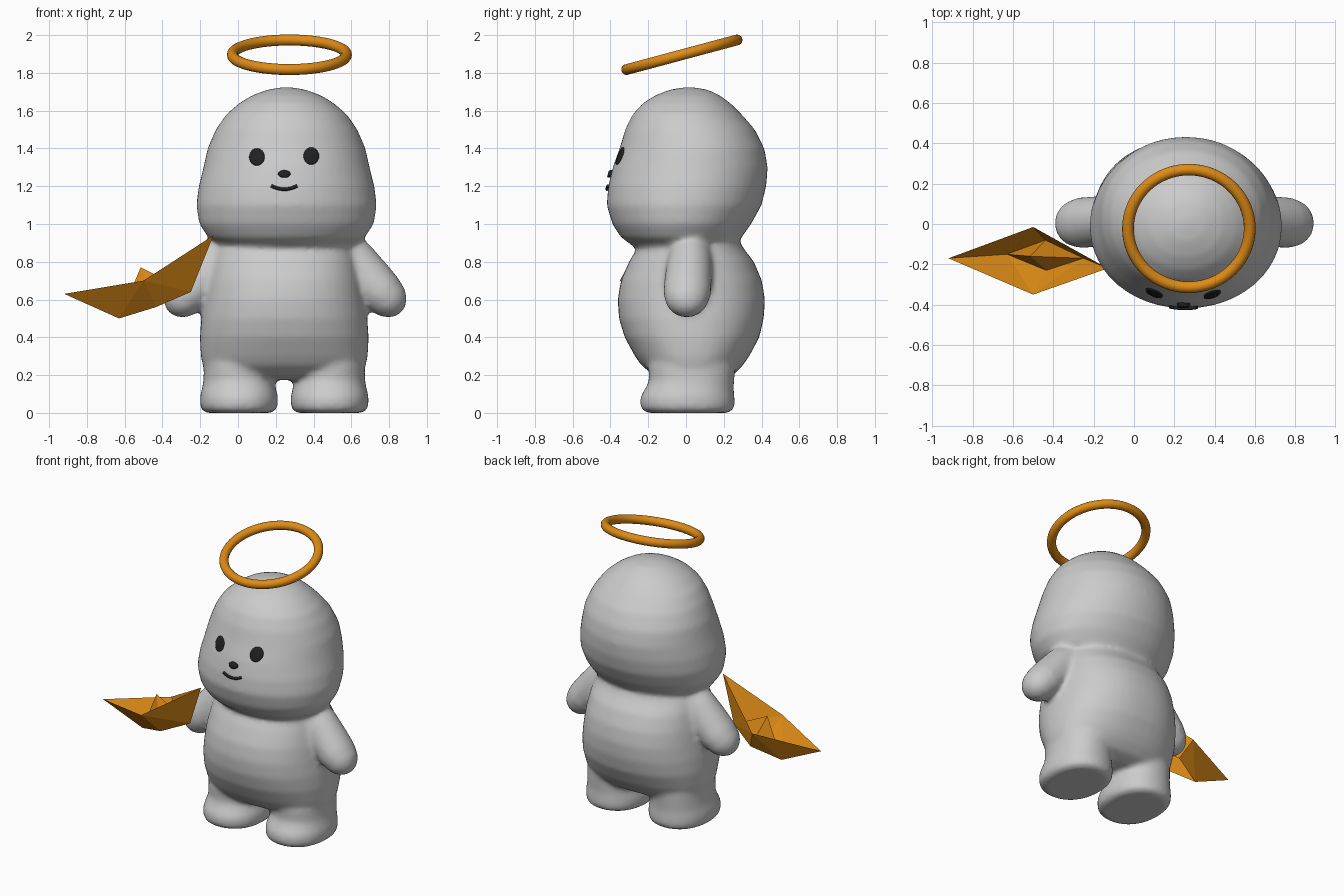
import bpy, bmesh, math
from mathutils import Matrix, Vector

if "Cube" in bpy.data.objects:
    bpy.data.objects.remove(bpy.data.objects["Cube"])

CX = 0.25  # centre line of the figure


def material(name, rgb):
    m = bpy.data.materials.new(name)
    m.diffuse_color = (*rgb, 1)
    m.use_nodes = True
    m.node_tree.nodes["Principled BSDF"].inputs["Base Color"].default_value = m.diffuse_color
    return m


GREY = material("soft grey", (0.60, 0.60, 0.60))
ORANGE = material("orange", (0.74, 0.26, 0.008))
BLACK = material("black", (0.015, 0.015, 0.017))


def finish(bm, name, mat, smooth=True):
    bmesh.ops.recalc_face_normals(bm, faces=bm.faces)
    me = bpy.data.meshes.new(name)
    bm.to_mesh(me)
    bm.free()
    me.materials.append(mat)
    for p in me.polygons:
        p.use_smooth = smooth
    ob = bpy.data.objects.new(name, me)
    bpy.context.collection.objects.link(ob)
    return ob


def loft(bm, rings, mat=Matrix(), power=2.0, n=48):
    """Closed skin over rings of (height, half width, front y, back y)."""
    loops = []
    for z, rx, y0, y1 in rings:
        loop = []
        for i in range(n):
            a = 2 * math.pi * i / n
            c, s = math.cos(a), math.sin(a)
            x = rx * math.copysign(abs(c) ** (2 / power), c)
            y = (y0 + y1) / 2 + (y1 - y0) / 2 * math.copysign(abs(s) ** (2 / power), s)
            loop.append(bm.verts.new(mat @ Vector((x, y, z))))
        loops.append(loop)
    for a, b in zip(loops, loops[1:]):
        for i in range(n):
            j = (i + 1) % n
            bm.faces.new((a[i], a[j], b[j], b[i]))
    bm.faces.new(loops[0][::-1])
    bm.faces.new(loops[-1])


# Body: head, torso, legs and arms fused into one soft skin
bm = bmesh.new()
head = [(0.865, 0.28, -0.22, 0.24), (0.89, 0.36, -0.29, 0.27), (0.93, 0.415, -0.345, 0.295),
        (1.00, 0.462, -0.39, 0.345), (1.10, 0.478, -0.42, 0.40), (1.20, 0.465, -0.412, 0.425),
        (1.30, 0.44, -0.388, 0.433), (1.40, 0.418, -0.352, 0.415), (1.50, 0.375, -0.322, 0.365),
        (1.58, 0.32, -0.283, 0.295), (1.64, 0.25, -0.228, 0.235), (1.68, 0.185, -0.165, 0.18),
        (1.71, 0.105, -0.09, 0.12), (1.724, 0.03, -0.01, 0.04)]
loft(bm, head, Matrix.Translation((CX + 0.007, 0, 0)), 2.05)
torso = [(0.175, 0.33, -0.10, 0.18), (0.20, 0.405, -0.17, 0.25), (0.25, 0.432, -0.235, 0.30),
         (0.30, 0.442, -0.27, 0.335), (0.40, 0.447, -0.325, 0.388), (0.50, 0.44, -0.355, 0.412),
         (0.60, 0.425, -0.362, 0.418), (0.70, 0.41, -0.345, 0.402), (0.80, 0.39, -0.302, 0.36),
         (0.87, 0.37, -0.26, 0.305), (0.94, 0.33, -0.22, 0.27)]
loft(bm, torso, Matrix.Translation((CX - 0.005, 0, 0)), 2.25)
leg = [(0.0, 0.17, -0.20, 0.22), (0.012, 0.195, -0.23, 0.248), (0.04, 0.206, -0.243, 0.258),
       (0.09, 0.206, -0.24, 0.256), (0.13, 0.195, -0.215, 0.252), (0.17, 0.188, -0.195, 0.255),
       (0.25, 0.185, -0.20, 0.26), (0.35, 0.17, -0.18, 0.24)]
arm = [(-0.02, 0.125, -0.11, 0.11), (0.10, 0.135, -0.12, 0.12), (0.22, 0.127, -0.125, 0.125),
       (0.32, 0.117, -0.126, 0.126), (0.39, 0.10, -0.11, 0.11), (0.43, 0.076, -0.085, 0.085),
       (0.455, 0.045, -0.05, 0.05), (0.465, 0.015, -0.02, 0.02)]
down = Vector((0.71, -0.06, -0.70)).to_track_quat('Z', 'Y').to_matrix().to_4x4()
side = Vector((0, 1, 0))
axis = Vector((0.71, -0.06, -0.70)).normalized()
across = side.cross(axis).normalized()
depth = axis.cross(across)
down = Matrix((across, depth, axis)).transposed().to_4x4()
for s in (-1, 1):
    loft(bm, leg, Matrix.Translation((CX - 0.005 + s * 0.24, 0, 0)), 2.2)
    mirror = Matrix.Translation((CX, 0, 0)) @ Matrix.Diagonal((s, 1, 1, 1))
    loft(bm, arm, mirror @ Matrix.Translation((0.285, 0.025, 0.86)) @ down)
body = finish(bm, "body", GREY)
remesh = body.modifiers.new("fuse", 'REMESH')
remesh.mode = 'VOXEL'
remesh.voxel_size = 0.016
remesh.use_smooth_shade = True
relax = body.modifiers.new("relax", 'SMOOTH')
relax.factor = 0.5
relax.iterations = 9

# Face: plates laid on the skin
bpy.context.view_layer.update()
skin = body.evaluated_get(bpy.context.evaluated_depsgraph_get())


def on_skin(x, z, lift):
    hit, loc, nor, _ = skin.ray_cast(Vector((x, -2, z)), Vector((0, 1, 0)))
    return (loc if hit else Vector((x, -0.4, z))) + Vector((0, -lift, 0))


def plate(name, x, z, rx, rz, lift, n=24):
    bm = bmesh.new()
    mid = bm.verts.new(on_skin(x, z, lift))
    rows = []
    for r, l in ((0.8, lift), (1.0, lift * 0.6), (1.0, -0.004)):
        rows.append([bm.verts.new(on_skin(x + r * rx * math.cos(2 * math.pi * i / n),
                                          z + r * rz * math.sin(2 * math.pi * i / n), l))
                     for i in range(n)])
    for i in range(n):
        j = (i + 1) % n
        bm.faces.new((mid, rows[0][i], rows[0][j]))
        for a, b in zip(rows, rows[1:]):
            bm.faces.new((a[i], b[i], b[j], a[j]))
    return finish(bm, name, BLACK)


plate("left_eye", 0.10, 1.355, 0.041, 0.046, 0.008)
plate("right_eye", 0.388, 1.36, 0.041, 0.046, 0.008)
plate("nose", 0.245, 1.265, 0.033, 0.02, 0.018)

# Mouth: a smiling tube
curve = bpy.data.curves.new("mouth", 'CURVE')
curve.dimensions = '3D'
curve.bevel_depth = 0.009
curve.bevel_resolution = 2
curve.use_fill_caps = True
line = curve.splines.new('POLY')
line.points.add(12)
for i, p in enumerate(line.points):
    t = i / 6 - 1
    p.co = (*on_skin(0.245 + 0.068 * t, 1.184 + 0.018 * t * t, 0.006), 1)
curve.materials.append(BLACK)
bpy.context.collection.objects.link(bpy.data.objects.new("mouth", curve))

# Halo: tilted ring above the head
bpy.ops.mesh.primitive_torus_add(major_radius=0.302, minor_radius=0.029, major_segments=64,
                                 minor_segments=14, location=(0.272, -0.022, 1.896),
                                 rotation=(math.radians(15), 0, 0))
halo = bpy.context.object
halo.name = "halo"
halo.data.materials.append(ORANGE)
bpy.ops.object.shade_smooth()

# Paper boat: folded hull around a central peak
bm = bmesh.new()
pt = {k: bm.verts.new(v) for k, v in {
    "L": (-0.92, -0.17, 0.63), "R": (-0.13, -0.22, 0.94),    # bow and stern
    "F": (-0.50, -0.35, 0.70), "B": (-0.50, -0.015, 0.70),   # rim middles
    "W": (-0.63, -0.15, 0.50), "E": (-0.25, -0.17, 0.64),    # keel ends
    "S": (-0.435, -0.23, 0.56), "N": (-0.44, -0.08, 0.57),   # floor sides
    "P": (-0.515, -0.16, 0.77)}.items()}
for tri in ("LWF", "FWS", "FSE", "FER", "LBW", "BNW", "BEN", "BRE", "PWS", "PSE", "PEN", "PNW"):
    bm.faces.new([pt[c] for c in tri])
finish(bm, "paper_boat", ORANGE, smooth=False)
